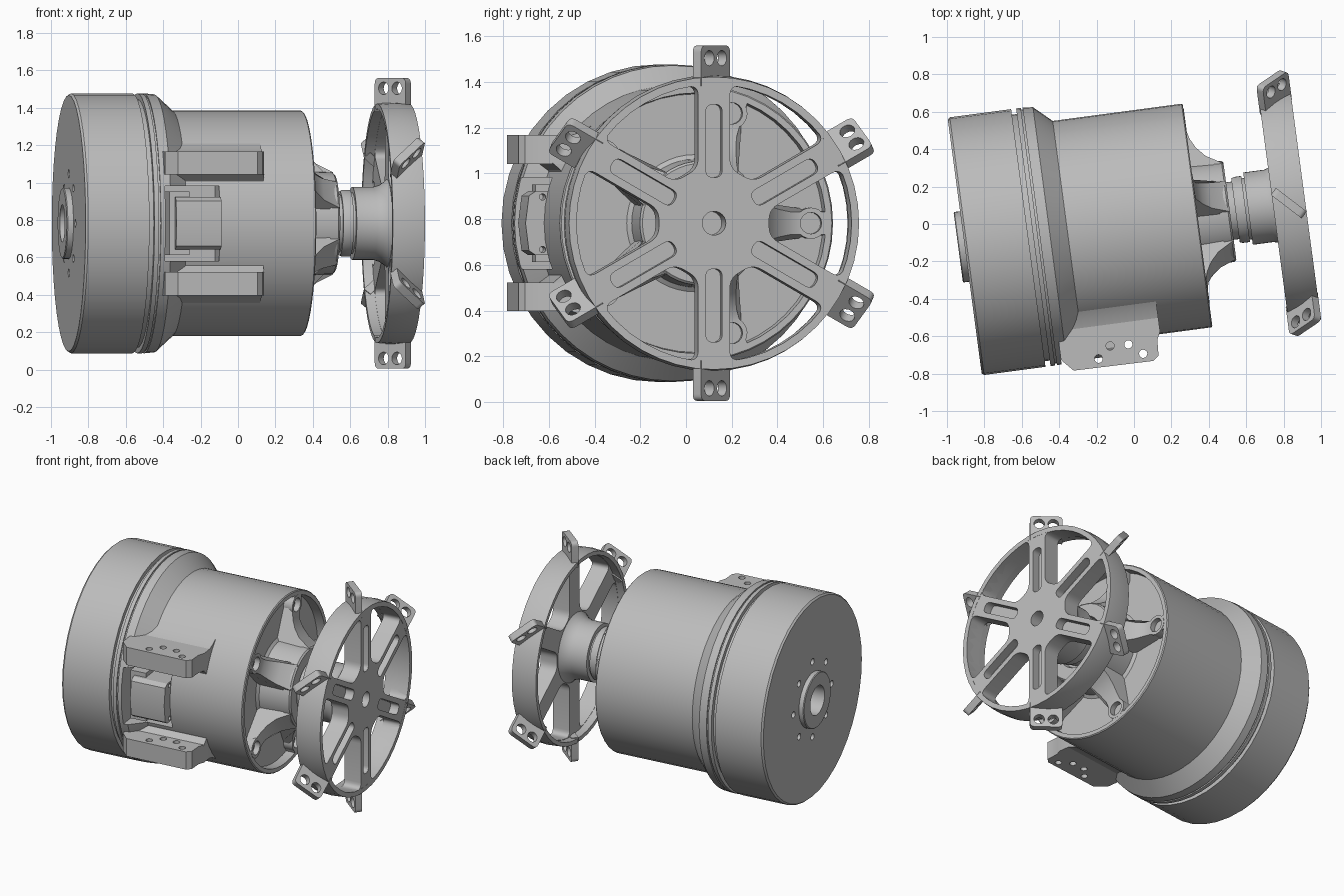
import bpy, bmesh
from math import sin, cos, pi, radians, asin
from mathutils import Matrix, Vector

cube = bpy.data.objects.get("Cube")
if cube:
    bpy.data.objects.remove(cube)

grey = bpy.data.materials.new("machined grey")
grey.use_nodes = True
grey.diffuse_color = (0.5, 0.5, 0.5, 1)
grey.node_tree.nodes["Principled BSDF"].inputs["Base Color"].default_value = (0.5, 0.5, 0.5, 1)

# The axis of the machine is local x, turned slightly about z
PLACE = Matrix.Translation((-0.905, -0.12, 0.782)) @ Matrix.Rotation(radians(7.6), 4, "Z")
FLAT = Matrix.Identity(4)
FACE = Matrix(((0, 0, 1, 0), (1, 0, 0, 0), (0, 1, 0, 0), (0, 0, 0, 1)))


def turn(degrees):
    return Matrix.Rotation(radians(degrees), 4, "X")


def circle(x, y, r, n=16):
    return [(x + r * cos(2 * pi * i / n), y + r * sin(2 * pi * i / n)) for i in range(n)]


def rounded(pts, size, corners):
    """Round the chosen corners of an outline."""
    out = []
    for i, p in enumerate(pts):
        if i not in corners:
            out.append(p)
            continue
        p = Vector(p)
        a = p + (Vector(pts[i - 1]) - p).normalized() * size
        b = p + (Vector(pts[(i + 1) % len(pts)]) - p).normalized() * size
        for k in range(6):
            u = k / 5
            out.append(tuple(a * (1 - u) ** 2 + p * 2 * u * (1 - u) + b * u * u))
    return out


def spin_outline(pts, degrees):
    c, s = cos(radians(degrees)), sin(radians(degrees))
    return [(x * c - y * s, x * s + y * c) for x, y in pts]


def append(bm, part):
    mesh = bpy.data.meshes.new("temp")
    part.to_mesh(mesh)
    part.free()
    bm.from_mesh(mesh)
    bpy.data.meshes.remove(mesh)


def prism(bm, pts, lo, hi, frame=FLAT):
    """Extrude a 2D outline from lo to hi."""
    part = bmesh.new()
    base = [part.verts.new((x, y, lo)) for x, y in pts]
    top = [part.verts.new((x, y, hi)) for x, y in pts]
    n = len(pts)
    part.faces.new(base[::-1])
    part.faces.new(top)
    for i in range(n):
        part.faces.new((base[i], base[(i + 1) % n], top[(i + 1) % n], top[i]))
    part.transform(frame)
    bmesh.ops.recalc_face_normals(part, faces=part.faces)
    append(bm, part)


def pierced_plate(bm, loops, lo, hi):
    """Extrude an outline with holes, using a filled flat curve."""
    curve = bpy.data.curves.new("temp", "CURVE")
    curve.dimensions, curve.fill_mode, curve.extrude = "2D", "BOTH", (hi - lo) / 2
    for pts in loops:
        spline = curve.splines.new("POLY")
        spline.points.add(len(pts) - 1)
        for point, (x, y) in zip(spline.points, pts):
            point.co = (x, y, 0, 1)
        spline.use_cyclic_u = True
    ob = bpy.data.objects.new("temp", curve)
    bpy.context.collection.objects.link(ob)
    bpy.context.view_layer.update()
    mesh = bpy.data.meshes.new_from_object(ob.evaluated_get(bpy.context.evaluated_depsgraph_get()))
    part = bmesh.new()
    part.from_mesh(mesh)
    bpy.data.objects.remove(ob)
    bpy.data.curves.remove(curve)
    bpy.data.meshes.remove(mesh)
    bmesh.ops.remove_doubles(part, verts=part.verts, dist=1e-5)
    part.transform(FACE @ Matrix.Translation((0, 0, (lo + hi) / 2)))
    bmesh.ops.recalc_face_normals(part, faces=part.faces)
    append(bm, part)


def lathe(bm, profile, n=48):
    """Turn a closed (axial, radius) outline about local x."""
    rings = []
    for t, r in profile:
        if r == 0:
            rings.append([bm.verts.new((t, 0, 0))] * n)
        else:
            rings.append([bm.verts.new((t, y, z)) for y, z in circle(0, 0, r, n)])
    for a, b in zip(rings, rings[1:] + rings[:1]):
        for i in range(n):
            j = (i + 1) % n
            corners = list(dict.fromkeys((a[i], a[j], b[j], b[i])))
            if len(corners) > 2:
                bm.faces.new(corners)
    bmesh.ops.recalc_face_normals(bm, faces=bm.faces)


def make(name, source):
    mesh = bpy.data.meshes.new(name)
    source.to_mesh(mesh)
    source.free()
    ob = bpy.data.objects.new(name, mesh)
    bpy.context.collection.objects.link(ob)
    ob.matrix_world = PLACE
    return ob


def finish(name, bm, cutter=None):
    """Make the object, subtract the cutter mesh and shade it."""
    ob = make(name, bm)
    if cutter:
        tool = make(name + "_cutter", cutter)
        mod = ob.modifiers.new("cut", "BOOLEAN")
        mod.operation, mod.solver, mod.object = "DIFFERENCE", "EXACT", tool
        mod.use_self = True
        bpy.context.view_layer.update()
        cut = bpy.data.meshes.new_from_object(ob.evaluated_get(bpy.context.evaluated_depsgraph_get()))
        ob.modifiers.clear()
        ob.data = cut
        bpy.data.objects.remove(tool)
    ob.data.materials.clear()
    ob.data.materials.append(grey)
    bpy.ops.object.select_all(action="DESELECT")
    ob.select_set(True)
    bpy.context.view_layer.objects.active = ob
    bpy.ops.object.shade_smooth_by_angle(angle=radians(30))


# Drum with raised bored hub and a ring of screw holes
drum, holes = bmesh.new(), bmesh.new()
lathe(drum, [(0.12, 0), (0.12, 0.1), (-0.035, 0.1), (-0.035, 0.185), (-0.03, 0.19), (0, 0.19),
             (0, 0.685), (0.012, 0.695), (0.343, 0.695), (0.343, 0)], 40)
for k in range(8):
    prism(holes, circle(0.265, 0, 0.022), -0.1, 0.06, turn(45 * k) @ FACE)
finish("drum", drum, holes)

# Housing with collar, taper, recessed end and a side opening
housing, opening = bmesh.new(), bmesh.new()
lathe(housing, [(0.34, 0), (0.34, 0.665), (0.37, 0.665), (0.37, 0.695), (0.395, 0.695), (0.395, 0.685),
                (0.405, 0.685), (0.405, 0.695), (0.46, 0.69), (0.555, 0.603), (1.25, 0.603),
                (1.256, 0.597), (1.256, 0.57), (1.195, 0.565), (1.195, 0.3), (1.21, 0.28),
                (1.42, 0.272), (1.43, 0.262), (1.43, 0.18), (1.4, 0.17), (1.4, 0)])
prism(opening, [(0.43, -0.8), (0.735, -0.8), (0.735, -0.4), (0.43, -0.4)], -0.2, 0.2)
finish("housing", housing, opening)

# Five curved ribs with screw bosses on the housing end
ribs, screws = bmesh.new(), bmesh.new()
side = [(1.18, 0.58), (1.256, 0.58), (1.256, 0.46), (1.268, 0.41), (1.295, 0.36),
        (1.34, 0.31), (1.425, 0.26), (1.425, 0.2), (1.18, 0.2)]
for k in range(5):
    rib = bmesh.new()
    prism(rib, side, -0.5, 0.5)
    for v in rib.verts:
        v.co.z *= 0.1 if v.co.y > 0.4 else 0.1 + 0.5 * (0.4 - v.co.y)
    rib.transform(turn(72 * k))
    append(ribs, rib)
    prism(ribs, circle(0.505, 0, 0.068, 24), 1.18, 1.258, turn(72 * k) @ FACE)
    prism(screws, circle(0.505, 0, 0.047), 1.22, 1.3, turn(72 * k) @ FACE)
finish("end_ribs", ribs, screws)

# Pair of mounting brackets beside the opening, with webs into the housing
outline = [(0.43, -0.42), (0.43, -0.67), (0.49, -0.735), (0.92, -0.74), (0.95, -0.715),
           (0.955, -0.63), (0.975, -0.59), (0.975, -0.42)]
for name, sign in (("upper_bracket", 1), ("lower_bracket", -1)):
    bracket, pins, web = bmesh.new(), bmesh.new(), bmesh.new()
    lo, hi = sorted((0.26 * sign, 0.385 * sign))
    prism(bracket, outline, lo, hi)
    for x, y in ((0.63, -0.69), (0.7, -0.63), (0.798, -0.635), (0.87, -0.695)):
        prism(pins, circle(x, y, 0.022), lo - 0.1, hi + 0.1)
    finish(name, bracket, pins)
    prism(web, [(-0.42, 0.38 * sign), (-0.53, 0.38 * sign), (-0.47, 0.4 * sign), (-0.42, 0.43 * sign)],
          0.45, 0.975, FACE)
    prism(web, [(-0.42, 0.265 * sign), (-0.6, 0.265 * sign), (-0.56, 0.23 * sign), (-0.55, 0.2 * sign),
                (-0.42, 0.2 * sign)], 0.45, 0.975, FACE)
    finish(name + "_web", web)

# Connector block set in the opening
block, sockets = bmesh.new(), bmesh.new()
prism(block, [(-0.38, -0.14), (-0.64, -0.14), (-0.67, -0.12), (-0.685, 0), (-0.67, 0.12),
              (-0.64, 0.14), (-0.38, 0.14)], 0.49, 0.735, FACE)
prism(block, [(-0.38, -0.17), (-0.62, -0.17), (-0.62, 0.17), (-0.38, 0.17)], 0.46, 0.57, FACE)
for z in (-0.115, 0.115):
    prism(sockets, circle(-0.61, z, 0.014), 0.65, 0.8, FACE)
finish("connector_block", block, sockets)

# Output shaft and flared hub
shaft, bore = bmesh.new(), bmesh.new()
lathe(shaft, [(1.38, 0), (1.38, 0.155), (1.46, 0.155), (1.46, 0.172), (1.475, 0.178), (1.515, 0.178),
              (1.515, 0.165), (1.528, 0.165), (1.528, 0.195), (1.64, 0.195), (1.675, 0.205),
              (1.705, 0.225), (1.72, 0.24), (1.77, 0.2), (1.77, 0)])
prism(bore, circle(0, 0, 0.052, 24), 1.7, 1.9, FACE)
finish("output_hub", shaft, bore)

# Spoked wheel plate with six windows and a slot in each spoke
inner = radians(30) - asin(0.07 / 0.25)
outer = radians(30) - asin(0.07 / 0.605)
window = [(0.25 * cos(a), 0.25 * sin(a)) for a in (inner, -inner)]
window += [(0.608 * cos(outer * k / 4), 0.608 * sin(outer * k / 4)) for k in range(-4, 5)]
window = rounded(window, 0.045, (0, 1, 2, 10))
slot = rounded([(0.2, -0.036), (0.52, -0.036), (0.52, 0.036), (0.2, 0.036)], 0.034, range(4))
loops = [circle(0, 0, 0.625, 48), circle(0, 0, 0.052, 24)]
loops += [spin_outline(window, 60 * k) for k in range(6)]
plate = bmesh.new()
pierced_plate(plate, loops, 1.715, 1.775)
pierced_plate(plate, loops + [spin_outline(slot, 60 * k + 30) for k in range(6)], 1.775, 1.835)
finish("wheel_spokes", plate)

# Deep outer rim
rim = bmesh.new()
lathe(rim, [(1.663, 0.612), (1.663, 0.64), (1.75, 0.647), (1.836, 0.64), (1.836, 0.607)])
finish("wheel_rim", rim)

# Six lugs with two holes each, slanted alternately
lugs, eyes = bmesh.new(), bmesh.new()
tab = rounded([(0.6, -0.104), (0.777, -0.104), (0.777, 0.104), (0.6, 0.104)], 0.03, (1, 2))
for k in range(6):
    d = 0.5 ** 0.5
    e = d if k % 2 else -d
    slant = Matrix(((0, d, e, 1.748), (1, 0, 0, 0), (0, e, -d, 0), (0, 0, 0, 1)))
    frame = turn(60 * k + 30) @ slant
    prism(lugs, tab, -0.023, 0.023, frame)
    for y in (-0.045, 0.045):
        prism(eyes, circle(0.722, y, 0.034), -0.1, 0.1, frame)
finish("wheel_lugs", lugs, eyes)
